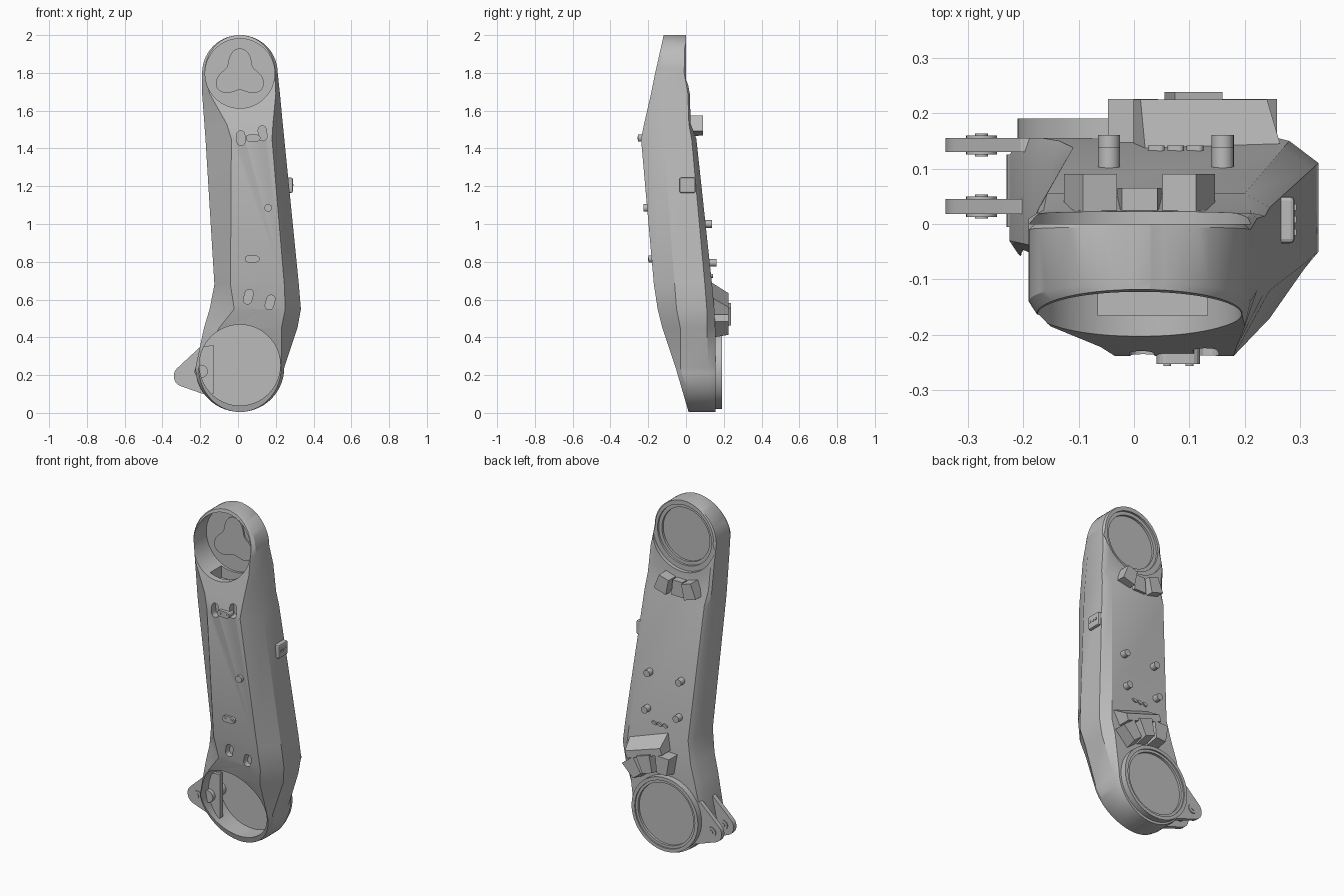
import bpy, bmesh
from math import sin, cos, radians, sqrt, tau, pi

cube = bpy.data.objects.get("Cube")
if cube:
    bpy.data.objects.remove(cube, do_unlink=True)

grey = bpy.data.materials.new("plain grey")
grey.use_nodes = True
colour = (0.5, 0.5, 0.5, 1)
grey.diffuse_color = colour
grey.node_tree.nodes["Principled BSDF"].inputs["Base Color"].default_value = colour

UPPER = (0.01, 1.8)
LOWER = (0.01, 0.24)


def loft(name, rings):
    """Skin a list of equal-length rings and cap both ends."""
    bm = bmesh.new()
    rows = [[bm.verts.new(p) for p in ring] for ring in rings]
    for a, b in zip(rows, rows[1:]):
        for i in range(len(a)):
            j = (i + 1) % len(a)
            bm.faces.new((a[i], a[j], b[j], b[i]))
    bm.faces.new(rows[0])
    bm.faces.new(rows[-1])
    bmesh.ops.recalc_face_normals(bm, faces=bm.faces)
    mesh = bpy.data.meshes.new(name)
    bm.to_mesh(mesh)
    bm.free()
    mesh.materials.append(grey)
    obj = bpy.data.objects.new(name, mesh)
    bpy.context.collection.objects.link(obj)
    return obj


def smooth(obj, angle=28):
    bpy.ops.object.select_all(action="DESELECT")
    obj.select_set(True)
    bpy.context.view_layer.objects.active = obj
    bpy.ops.object.shade_smooth_by_angle(angle=radians(angle))


def prism(name, outline, y0, y1, back=None):
    """Extrude an x-z outline along y, optionally to a different back outline."""
    return loft(name, [[(x, y0, z) for x, z in outline],
                       [(x, y1, z) for x, z in back or outline]])


def circle(centre, r, n=64):
    return [(centre[0] + r * cos(tau * i / n), centre[1] + r * sin(tau * i / n))
            for i in range(n)]


def disc(name, centre, r, y0, y1, n=64):
    obj = prism(name, circle(centre, r, n), y0, y1)
    smooth(obj)
    return obj


def pill(centre, length, r, angle):
    """Rounded slot outline, its long axis turned by angle degrees."""
    a = radians(angle)
    pts = []
    for end in (1, -1):
        for i in range(9):
            t = a + pi * (i / 8 - end / 2)
            pts.append((centre[0] + end * length / 2 * cos(a) + r * cos(t),
                        centre[1] + end * length / 2 * sin(a) + r * sin(t)))
    return pts


def sector(centre, angle, r0, r1, w0, w1):
    """Four-sided outline pointing away from a joint centre."""
    c, s = cos(radians(angle)), sin(radians(angle))
    return [(centre[0] + r * c - w * s, centre[1] + r * s + w * c)
            for r, w in ((r0, -w0), (r1, -w1), (r1, w1), (r0, w0))]


def box(x0, x1, z0, z1):
    return [(x0, z0), (x1, z0), (x1, z1), (x0, z1)]


def cut(obj, cutters):
    for c in cutters:
        mod = obj.modifiers.new("cut", "BOOLEAN")
        mod.operation = "DIFFERENCE"
        mod.solver = "EXACT"
        mod.object = c
    graph = bpy.context.evaluated_depsgraph_get()
    mesh = bpy.data.meshes.new_from_object(obj.evaluated_get(graph))
    obj.modifiers.clear()
    obj.data = mesh
    for c in cutters:
        bpy.data.objects.remove(c, do_unlink=True)
    smooth(obj)


# Section keys: height, left, right, front, front flat left and right,
# front corner left and right, back flat right, back corner, back
KEYS = [
    (0, -.225, .245, .015, -.2, .22, .04, .04, .22, .13, .155),
    (.24, -.225, .245, -.055, -.205, .225, -.03, -.03, .22, .12, .155),
    (.45, -.18, .315, -.125, -.1, .23, -.04, -.03, .26, .11, .155),
    (.55, -.15, .333, -.15, -.02, .25, -.05, -.05, .28, .11, .15),
    (.68, -.125, .322, -.17, -.04, .245, -.07, -.06, .27, .1, .138),
    (1.45, -.172, .245, -.238, -.035, .18, -.13, -.12, .2, .03, .055),
    (1.53, -.178, .237, -.222, -.06, .185, -.13, -.12, .21, .015, .025),
    (1.69, -.19, .222, -.185, -.15, .2, -.13, -.12, .21, .01, .02),
    (1.8, -.19, .21, -.163, -.175, .195, -.14, -.14, .2, -.01, 0),
    (2, -.19, .21, -.118, -.17, .19, -.105, -.105, .2, -.005, 0),
]


def params(z):
    for a, b in zip(KEYS, KEYS[1:]):
        if z <= b[0]:
            t = (z - a[0]) / (b[0] - a[0])
            return [p + (q - p) * t for p, q in zip(a, b)][1:]


def front_y(z):
    return params(z)[2]


def section(z):
    left, right, front, fl, fr, yl, yr, br, yb, back = params(z)
    bl = left + 0.015
    for (cx, cz), r, end in ((UPPER, 0.2, z > 1.8), (LOWER, 0.235, z < 0.24)):
        if end:  # rounded ends
            w = max(0.02, sqrt(max(0, r * r - (z - cz) ** 2)))
            left, right = cx - w, cx + w
            fl, fr = cx - w * 0.93, cx + w * 0.93
            bl, br = cx - w * 0.95, cx + w * 0.95
    return [(left, yb, z), (left, yl, z), (fl, front, z), (fr, front, z),
            (right, yr, z), (right, yb, z), (br, back, z), (bl, back, z)]


# Main arm housing
heights = [0.24 - 0.235 * cos(pi / 2 * i / 14) for i in range(15)]
heights += [k[0] for k in KEYS[2:-2]]
heights += [1.8 + 0.2 * sin(pi / 2 * i / 14) for i in range(15)]
body = loft("arm_housing", [section(z) for z in heights])

# Joint pockets, back steps and slots
cutters = [
    disc("upper_pocket", (0.01, 1.797), 0.184, -0.5, -0.045),
    disc("lower_pocket", (0.01, 0.253), 0.214, -0.5, 0.12),
    disc("upper_back_step", UPPER, 0.205, 0, 0.2),
    disc("upper_back_rim", UPPER, 0.175, -0.012, 0.1),
    disc("upper_back_recess", UPPER, 0.155, -0.025, 0.1),
    prism("pocket_window", box(-0.065, 0.14, 1.56, 1.66), -0.165, -0.06),
]
for x, z, tilt in ((0.015, 1.455, 95), (0.13, 1.48, 95), (0.055, 0.615, 75), (0.17, 0.585, 75)):
    y = front_y(z)
    cutters.append(prism("slot", pill((x, z), 0.035, 0.022, tilt), y - 0.1, y + 0.04))
cut(body, cutters)

# Three-lobed plate on the upper pocket floor
lobes = []
for i in range(48):
    t = tau * i / 48
    r = 0.11 + 0.03 * cos(3 * (t - pi / 2))
    lobes.append((0.01 + r * cos(t), 1.79 + r * sin(t)))
prism("lobed_plate", lobes, -0.053, -0.044)

# Lower joint collar with recessed back disc
collar = disc("lower_collar", (0.005, 0.235), 0.215, 0.13, 0.19)
cut(collar, [disc("collar_rim", (0.005, 0.235), 0.195, 0.182, 0.3),
             disc("collar_recess", (0.005, 0.235), 0.18, 0.168, 0.3)])
disc("pocket_bulge", (-0.195, 0.22), 0.035, -0.005, 0.125, 24)

# Clevis ears with bosses
ear = [(-0.13, 0.36), (-0.205, 0.345)]
for i in range(13):
    t = radians(135 + 120 * i / 12)
    ear.append((-0.283 + 0.057 * cos(t), 0.195 + 0.057 * sin(t)))
ear += [(-0.17, 0.095), (-0.13, 0.1)]
for side, y0, y1 in (("front", 0.018, 0.045), ("back", 0.13, 0.155)):
    smooth(prism(side + "_clevis_ear", ear, y0, y1))
    disc(side + "_clevis_boss", (-0.275, 0.195), 0.028, y0 - 0.005, y1 + 0.005, 24)
    disc(side + "_clevis_pin", (-0.275, 0.195), 0.012, y0 - 0.008, y1 + 0.008, 16)

# Lower cable clip: fanned blocks and a sloped wedge
for angle, top in ((52, 0.226), (72, 0.238), (92, 0.226)):
    prism("lower_clip_block", sector(LOWER, angle, 0.225, 0.345, 0.032, 0.045), 0.13, top,
          sector(LOWER, angle, 0.245, 0.345, 0.032, 0.045))
prism("lower_clip_wedge", sector(LOWER, 72, 0.335, 0.435, 0.12, 0.13), 0.13, 0.225,
      sector(LOWER, 72, 0.335, 0.375, 0.12, 0.12))

# Upper cable clip
for angle, top in ((-107, 0.09), (-90, 0.065), (-73, 0.09)):
    prism("upper_clip_block", sector(UPPER, angle, 0.245, 0.335, 0.032, 0.04), 0.01, top)

# Standoff pins and small ridges on the back
for x in (-0.045, 0.16):
    for z in (1.0, 0.795):
        back = params(z)[-1]
        disc("standoff_pin", (x, z), 0.02, back - 0.03, back + 0.035, 24)
for x in (0.04, 0.075, 0.11):
    prism("back_ridge", pill((x, 0.725), 0.015, 0.008, 20), 0.12, 0.142)

# Front fittings
y = front_y(1.085)
disc("front_stud", (0.16, 1.085), 0.02, y - 0.018, y + 0.03, 24)
for name, x, z in (("front_plate", 0.075, 0.815), ("slot_bridge", 0.08, 1.455)):
    y = front_y(z)
    prism(name, pill((x, z), 0.042, 0.018, 0), y - 0.016, y + 0.03)
    for dx in (-0.02, 0.02):
        disc(name + "_screw", (x + dx, z), 0.007, y - 0.019, y, 12)

# Side tab with screws
tab = prism("side_tab", box(0.25, 0.29, 1.165, 1.245), -0.035, 0.05)
bevel = tab.modifiers.new("rounding", "BEVEL")
bevel.width = 0.008
bevel.segments = 2
for y in (-0.015, 0.008, 0.03):
    prism("side_tab_screw", box(0.27, 0.293, 1.2, 1.212), y - 0.006, y + 0.006)
